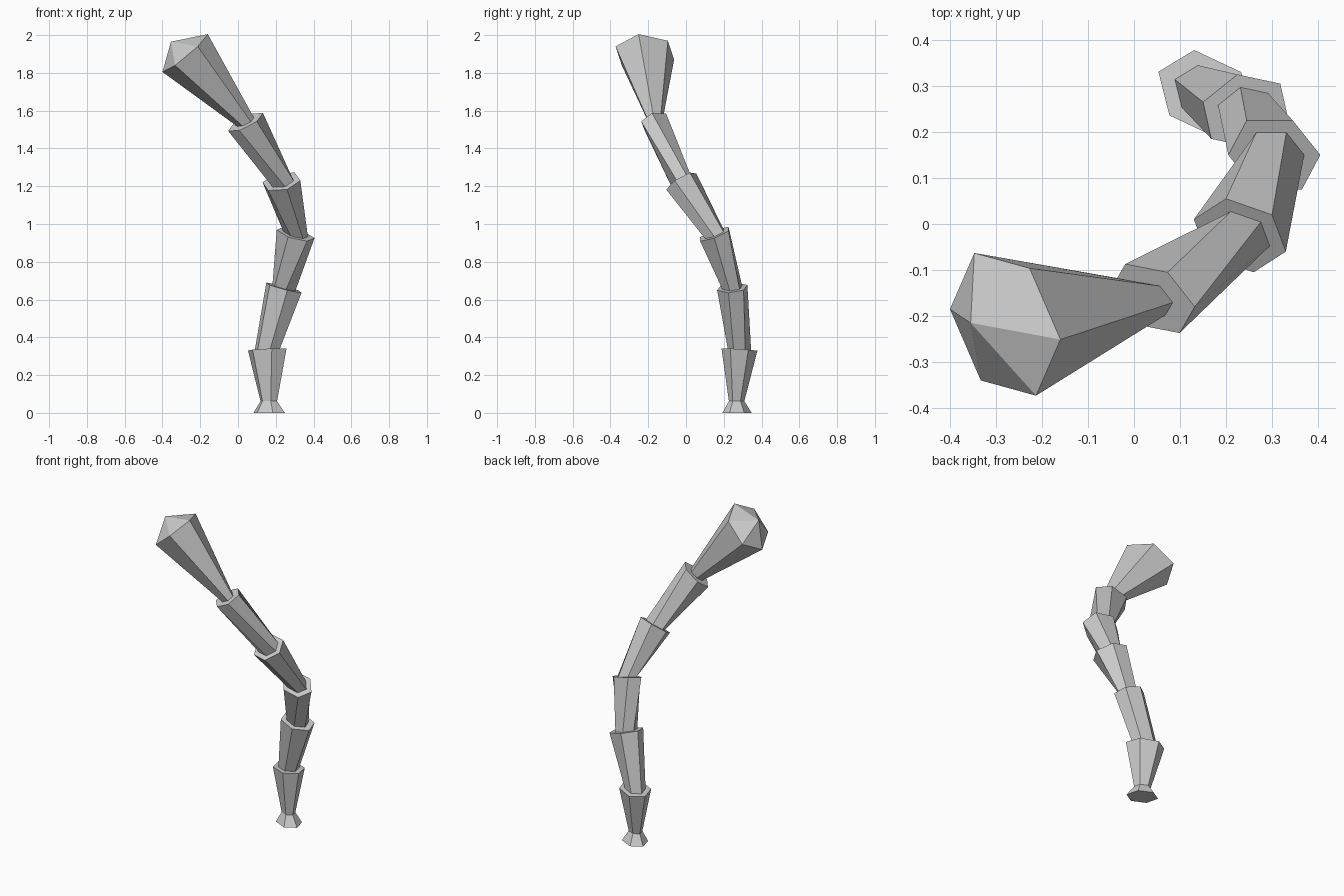
import bpy
import bmesh
from mathutils import Vector

default_cube = bpy.data.objects.get("Cube")
if default_cube:
    bpy.data.objects.remove(default_cube, do_unlink=True)

# One plain grey for the whole stalk
grey = bpy.data.materials.new("plain_grey")
grey.use_nodes = True
colour = (0.6, 0.6, 0.6, 1.0)
grey.diffuse_color = colour
grey.node_tree.nodes["Principled BSDF"].inputs["Base Color"].default_value = colour


def hexagon(centre, axis, first, second, scale=1.0):
    """Six-sided ring square to the axis, from two neighbouring corner offsets."""
    corners = []
    for x, y in (first, second):
        z = -(axis.x * x + axis.y * y) / axis.z
        corners.append(Vector((x, y, z)) * scale)
    a, b = corners
    return [centre + offset for offset in (a, b, b - a, -a, -b, a - b)]


def loft(name, rings, close_start=False, tip=None):
    """Skin a chain of rings; optionally close the start and fan to a tip."""
    bm = bmesh.new()
    loops = [[bm.verts.new(point) for point in ring] for ring in rings]
    sides = len(loops[0])
    for lower, upper in zip(loops, loops[1:]):
        for i in range(sides):
            j = (i + 1) % sides
            bm.faces.new((lower[i], lower[j], upper[j], upper[i]))
    if close_start:
        bm.faces.new(list(reversed(loops[0])))
    if tip is not None:
        apex = bm.verts.new(tip)
        last = loops[-1]
        for i in range(sides):
            bm.faces.new((last[i], last[(i + 1) % sides], apex))
    mesh = bpy.data.meshes.new(name)
    bm.to_mesh(mesh)
    bm.free()
    mesh.materials.append(grey)
    obj = bpy.data.objects.new(name, mesh)
    bpy.context.collection.objects.link(obj)
    return obj


# Wide end of each segment: centre, two neighbouring corner offsets,
# and the size of the narrow neck that grows out of it
joints = [
    ((0.155, 0.283, 0.335), (0.078, 0.047), (-0.024, 0.095), 0.65),
    ((0.243, 0.245, 0.663), (0.075, 0.06), (-0.018, 0.08), 0.65),
    ((0.305, 0.15, 0.947), (0.04, 0.075), (-0.06, 0.075), 0.65),
    ((0.23, -0.025, 1.225), (0.07, 0.045), (-0.03, 0.08), 0.65),
    ((0.04, -0.162, 1.54), (0.092, -0.018), (0.033, 0.057), 0.48),
    ((-0.28, -0.218, 1.905), (0.12, -0.033), (0.053, 0.122), 1.0),
]
tip_point = Vector((-0.355, -0.215, 1.965))

# Flared foot
up = Vector((0, 0, 1))
foot_centre = Vector((0.165, 0.27, 0))
neck_centre = Vector((0.163, 0.268, 0.062))
first, second = joints[0][1:3]
neck = hexagon(neck_centre, up, first, second, 0.43)
loft("foot", [hexagon(foot_centre, up, first, second, 0.82), neck], close_start=True)

# Flaring segments, each with a flat rim stepping in to the next neck
previous = neck_centre
for number, (position, first, second, neck_size) in enumerate(joints, 1):
    centre = Vector(position)
    axis = centre - previous
    wide = hexagon(centre, axis, first, second)
    if number < len(joints):
        next_neck = hexagon(centre, axis, first, second, neck_size)
        loft(f"segment_{number}", [neck, wide, next_neck])
        neck = next_neck
    else:
        loft("head_segment", [neck, wide], tip=tip_point)
    previous = centre
